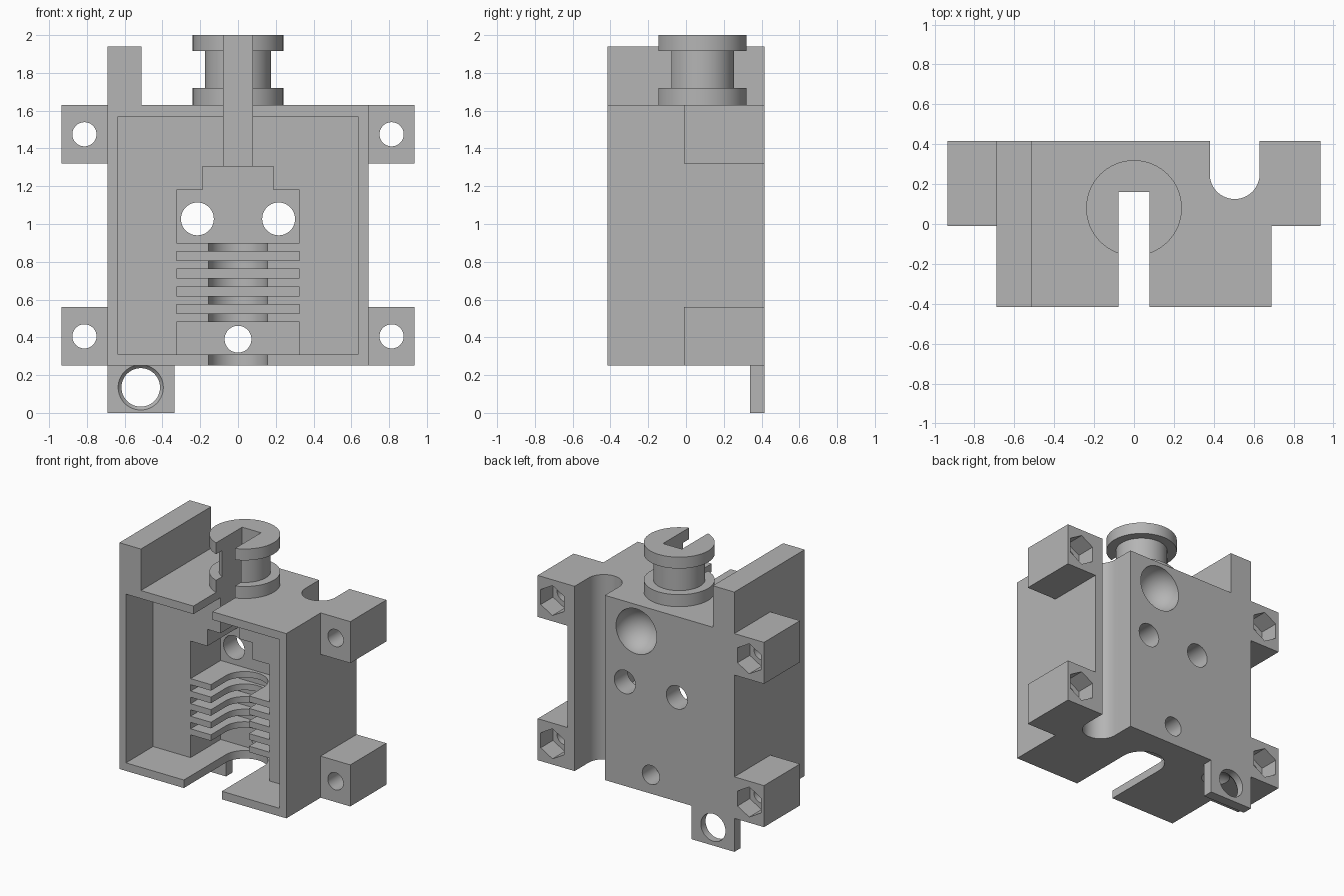
import bpy
import math
from mathutils import Vector

cube = bpy.data.objects.get("Cube")
if cube:
    bpy.data.objects.remove(cube, do_unlink=True)

grey = bpy.data.materials.new("plain grey")
grey.use_nodes = True
grey.diffuse_color = (0.46, 0.46, 0.46, 1)
grey.node_tree.nodes["Principled BSDF"].inputs["Base Color"].default_value = grey.diffuse_color


def finish(name):
    ob = bpy.context.object
    ob.name = name
    ob.data.materials.append(grey)
    bpy.ops.object.transform_apply(location=True, rotation=True, scale=True)
    return ob


def box(name, x0, x1, y0, y1, z0, z1):
    lo, hi = Vector((x0, y0, z0)), Vector((x1, y1, z1))
    bpy.ops.mesh.primitive_cube_add(size=1, location=(lo + hi) / 2)
    bpy.context.object.scale = hi - lo
    return finish(name)


def post(name, x, y, r, z0, z1, sides=64):
    bpy.ops.mesh.primitive_cylinder_add(vertices=sides, radius=r, depth=z1 - z0,
                                        location=(x, y, (z0 + z1) / 2))
    return finish(name)


def bore(x, z, r, y0=-1, y1=1, sides=48):
    """Cylinder running front to back."""
    bpy.ops.mesh.primitive_cylinder_add(vertices=sides, radius=r, depth=y1 - y0,
                                        location=(x, (y0 + y1) / 2, z),
                                        rotation=(math.pi / 2, 0, 0))
    return finish("bore_cutter")


def ball(x, y, z, r):
    bpy.ops.mesh.primitive_uv_sphere_add(segments=48, ring_count=24, radius=r, location=(x, y, z))
    return finish("ball_cutter")


def cut(ob, cutters):
    """Subtract each cutter in turn, then drop it."""
    for c in cutters:
        mod = ob.modifiers.new("cut", "BOOLEAN")
        mod.operation, mod.solver, mod.object = "DIFFERENCE", "EXACT", c
        c.hide_render = True
        deps = bpy.context.evaluated_depsgraph_get()
        mesh = bpy.data.meshes.new_from_object(ob.evaluated_get(deps))
        ob.modifiers.clear()
        ob.data = mesh
        bpy.data.objects.remove(c, do_unlink=True)


def smooth(ob):
    bpy.ops.object.select_all(action="DESELECT")
    ob.select_set(True)
    bpy.context.view_layer.objects.active = ob
    bpy.ops.object.shade_smooth_by_angle(angle=math.radians(30))


W, D = 0.69, 0.415          # half width and half depth of the housing
Z0, Z1 = 0.25, 1.63         # housing bottom and top
AXIS_Y = 0.08               # vertical axis of the central channel
TAB_X, TAB_Z = -0.515, 0.135
parts = []


def feed_slot():
    return box("slot_cutter", -0.078, 0.078, -1, 0.16, 1.25, 2.2)


# Housing with an open front cavity and stepped inner pocket
body = box("housing", -W, W, -D, D, Z0, Z1)
cutters = [
    box("cavity_cutter", -0.635, 0.635, -1, -0.095, 0.31, 1.57),
    box("lower_pocket_cutter", -0.325, 0.325, -0.3, 0.26, 0.31, 0.48),
    box("upper_pocket_cutter", -0.325, 0.325, -0.3, 0.26, 0.9, 1.18),
    box("neck_pocket_cutter", -0.187, 0.187, -0.3, 0.26, 1.1, 1.305),
    feed_slot(),
]
# Gaps between the five cooling fins
for i in range(4):
    z = 0.525 + i * 0.094
    cutters.append(box("fin_gap_cutter", -0.325, 0.325, -0.3, 0.26, z, z + 0.048))
# Round-ended channel through the fins and floor
cutters += [
    box("channel_cutter", -0.157, 0.157, -1, AXIS_Y, 0.1, 1.0),
    post("channel_end_cutter", 0, AXIS_Y, 0.157, 0.1, 1.0),
]
# Round-ended groove down the back
cutters += [
    box("groove_cutter", 0.38, 0.63, 0.25, 1, 0, 2),
    post("groove_end_cutter", 0.505, 0.25, 0.125, 0, 2),
]
# Through holes, back dish and the hollow above the tab
cutters += [
    bore(-0.215, 1.027, 0.087),
    bore(0.215, 1.027, 0.087),
    bore(0, 0.39, 0.071),
    ball(0.12, D, 1.43, 0.168),
    ball(TAB_X, 0.25, TAB_Z, 0.15),
]
cut(body, cutters)
parts.append(body)

# Mounting ears with bolt holes and hexagonal nut pockets
for side, sx in (("left", 1), ("right", -1)):
    for level, z in (("lower", 0.405), ("upper", 1.475)):
        a, b = sorted((sx * W, sx * 0.935))
        ear = box(f"{level}_{side}_ear", a, b, -0.01, D, z - 0.155, z + 0.155)
        nut = bore(sx * 0.813, z, 0.112, 0.27, 1, 6)
        cut(ear, [bore(sx * 0.813, z, 0.064), nut])
        parts.append(ear)

# Slotted spool collar on top
for name, r, z0, z1 in (("lower_flange", 0.24, Z1, 1.72),
                        ("collar_neck", 0.175, 1.72, 1.915),
                        ("upper_flange", 0.24, 1.915, 2.0)):
    ring = post(name, 0, AXIS_Y, r, z0, z1)
    cut(ring, [feed_slot()])
    parts.append(ring)

# Upright side plate and lower eyelet tab
parts.append(box("side_plate", -W, -0.512, -D, D, Z1, 1.94))
tab = box("eyelet_tab", -W, -0.337, 0.34, D, 0, Z0)
cut(tab, [bore(TAB_X, TAB_Z, 0.102), ball(TAB_X, 0.25, TAB_Z, 0.15)])
parts.append(tab)

for p in parts:
    smooth(p)
